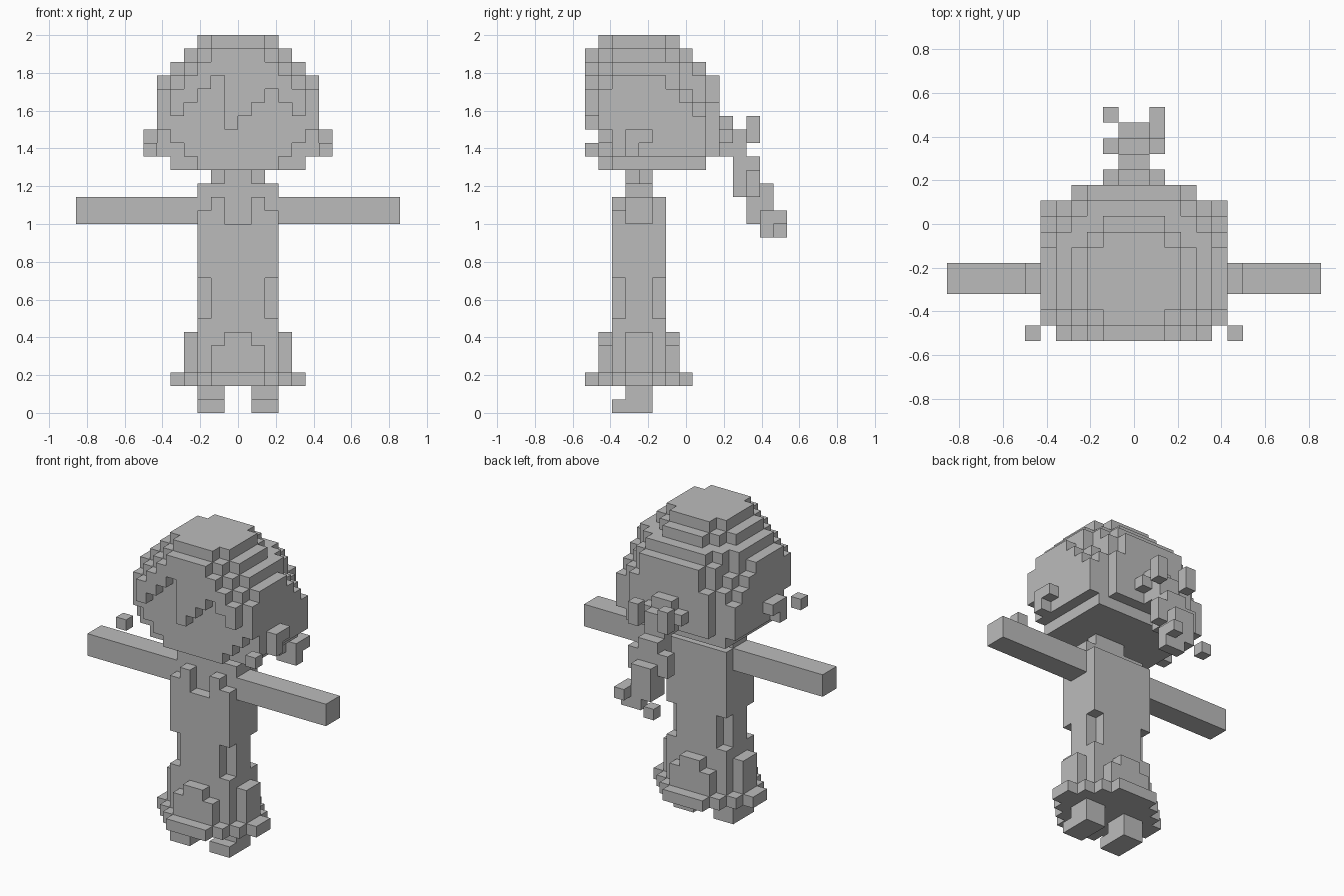
import bpy, bmesh
from mathutils import Vector

if "Cube" in bpy.data.objects:
    bpy.data.objects.remove(bpy.data.objects["Cube"])

U = 1 / 14          # edge of one cube; x is centred, y counts from the front, z from the floor
grey = bpy.data.materials.new("plain_grey")
grey.diffuse_color = (0.5, 0.5, 0.5, 1)
grey.use_nodes = True
grey.node_tree.nodes["Principled BSDF"].inputs["Base Color"].default_value = grey.diffuse_color

parts = {}


def box(part, x0, x1, y0, y1, z0, z1, mirror=False):
    cells = parts.setdefault(part, set())
    for x in range(x0, x1):
        for y in range(y0, y1):
            for z in range(z0, z1):
                cells.add((x, y, z))
                if mirror:
                    cells.add((-1 - x, y, z))


def cut(part, x0, x1, y0, y1, z0, z1):
    for x in range(x0, x1):
        for y in range(y0, y1):
            for z in range(z0, z1):
                parts[part] -= {(x, y, z), (-1 - x, y, z)}


# Legs with feet pointing forward
box("legs", 1, 3, 3, 5, 0, 2, True)
box("legs", 1, 3, 2, 3, 0, 1, True)

# Stepped round hem
for y, w in enumerate((2, 3, 4, 5, 5, 4, 3, 2)):
    box("hem", -w, w, y, y + 1, 2, 3)

# Raised skirt panels on all four sides
for y in (1, 6):
    box("skirt_panels", -2, 2, y, y + 1, 3, 5)
    box("skirt_panels", -1, 1, y, y + 1, 5, 6)
box("skirt_panels", 3, 4, 3, 5, 3, 6, True)

# Torso with a narrower waist and an open neckline
box("torso", -3, 3, 2, 6, 3, 16)
for y in (2, 5):
    cut("torso", 2, 3, y, y + 1, 7, 10)
cut("torso", 0, 1, 2, 3, 14, 16)
cut("torso", 2, 3, 2, 3, 15, 16)
box("torso", -3, 3, 3, 5, 16, 17)
box("neck", -1, 1, 3, 5, 17, 18)
box("neck", 1, 2, 4, 5, 17, 18)

# Straight arms
box("arms", 3, 12, 3, 5, 14, 16, True)

# Head: lower face, then wide middle layers, then the dome
box("head", -3, 3, 1, 2, 18, 19)
box("head", -5, 5, 2, 9, 18, 19)
for z in range(19, 25):
    front = 4 if z == 19 else 5
    side_end = {24: 6, 23: 7, 22: 8}.get(z, 9)
    mid_end = min(side_end + 1, 9)
    back = {24: 3, 23: 3}.get(z, 4)
    box("head", -front, front, 1, 2, z, z + 1)
    box("head", -6, 6, 2, side_end, z, z + 1)
    box("head", -5, 5, 2, mid_end, z, z + 1)
    box("head", -4, 4, 2, 9, z, z + 1)
    box("head", -back, back, 9, 10, z, z + 1)
box("head", -6, 6, 1, 2, 21, 24)
# Each dome layer: half widths of successive rows from front to back
dome = {25: (3, 4, 5, 5, 5, 5, 5, 4, 3),
        26: (2, 3, 4, 4, 4, 4, 3, 2),
        27: (0, 2, 3, 3, 3, 3, 2)}
for z, widths in dome.items():
    for y, w in enumerate(widths):
        box("head", -w, w, y, y + 1, z, z + 1)

# Jagged fringe in front of the face
for x, low in zip(range(-5, 5), (22, 23, 24, 25, 21, 22, 23, 24, 23, 22)):
    top = 24 if x in (-5, 4) else 25
    box("fringe", x, x + 1, 0, 1, low, top)

# Ears and loose cubes beside the face
box("ears", 6, 7, 3, 4, 19, 21, True)
box("ears", 6, 7, 4, 5, 20, 21, True)
box("ear_drops", 6, 7, 0, 1, 19, 20, True)

# Ponytail falling behind the head
box("ponytail", -2, 2, 10, 11, 20, 21)
box("ponytail", -1, 1, 10, 11, 19, 22)
box("ponytail", -1, 1, 11, 12, 16, 21)
box("ponytail", 1, 2, 12, 13, 20, 22, True)
box("ponytail", -1, 1, 12, 13, 14, 19)
box("ponytail", 1, 2, 12, 13, 16, 18, True)
box("ponytail", -1, 1, 13, 14, 14, 17)
box("ponytail", 0, 2, 13, 14, 13, 15)
box("ponytail", 1, 2, 14, 15, 14, 15)
box("ponytail", -2, -1, 14, 15, 13, 14)

# Turn the cubes of each part into outer faces only
filled = set().union(*parts.values())
for name, cells in parts.items():
    bm = bmesh.new()
    corners = {}

    def vert(p):
        key = tuple(round(c) for c in p)
        if key not in corners:
            corners[key] = bm.verts.new((key[0] * U, (key[1] - 7.5) * U, key[2] * U))
        return corners[key]

    for c in sorted(cells):
        for axis in range(3):
            for side in (0, 1):
                n = list(c)
                n[axis] += 1 if side else -1
                if tuple(n) in filled:
                    continue
                o, a, b = Vector(c), Vector((0, 0, 0)), Vector((0, 0, 0))
                o[axis] += side
                a[(axis + 1) % 3] = 1
                b[(axis + 2) % 3] = 1
                ring = [o, o + a, o + a + b, o + b]
                if not side:
                    ring.reverse()
                bm.faces.new([vert(p) for p in ring])
    # Merge the flat squares into larger faces
    bmesh.ops.dissolve_limit(bm, angle_limit=0.01, verts=bm.verts, edges=bm.edges)
    mesh = bpy.data.meshes.new(name)
    bm.to_mesh(mesh)
    bm.free()
    mesh.materials.append(grey)
    bpy.context.collection.objects.link(bpy.data.objects.new(name, mesh))
